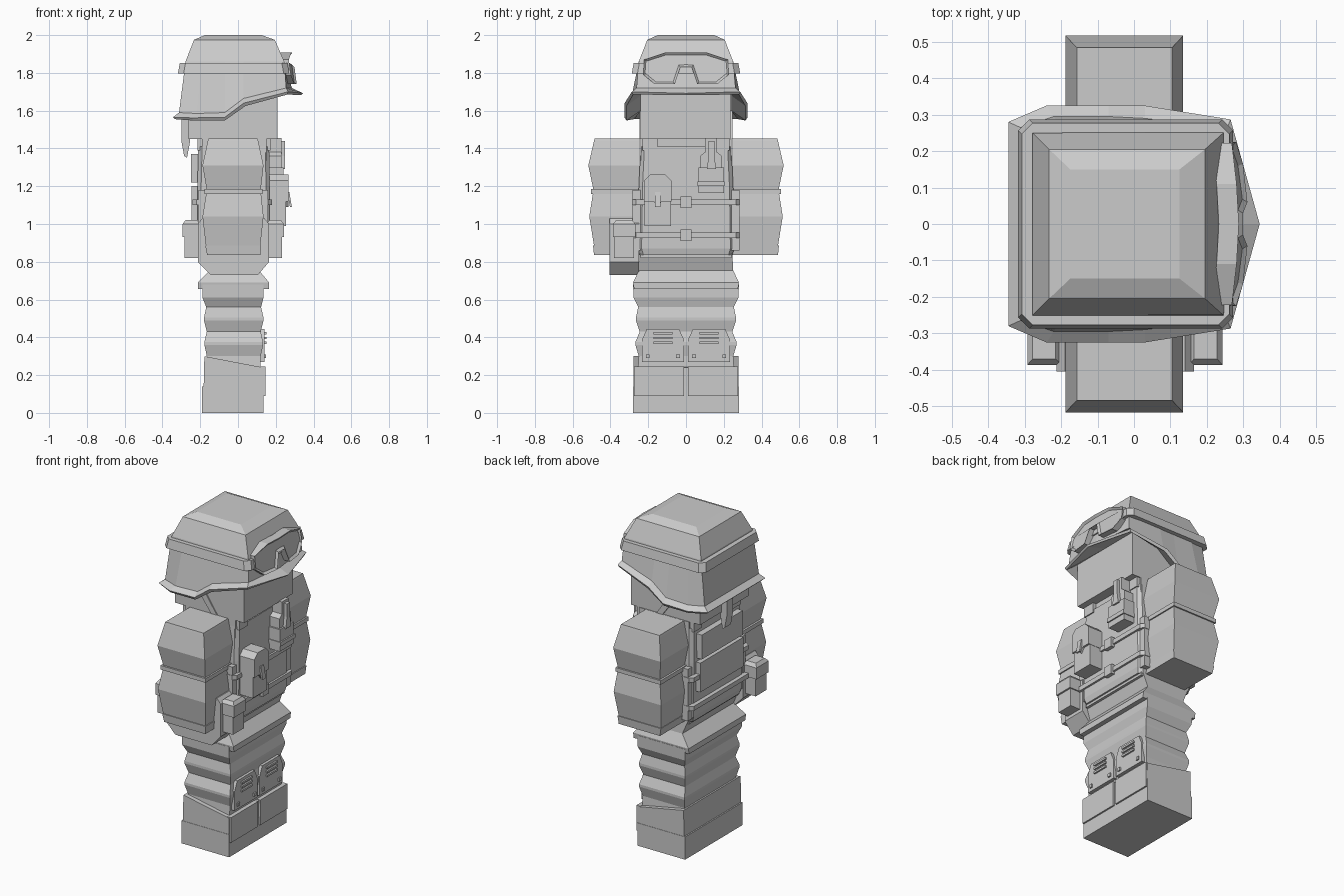
import bpy, bmesh, math

grey = bpy.data.materials.new("plain grey")
grey.diffuse_color = (0.6, 0.6, 0.6, 1)


def finish(name, bm):
    bmesh.ops.recalc_face_normals(bm, faces=bm.faces)
    me = bpy.data.meshes.new(name)
    bm.to_mesh(me)
    bm.free()
    me.materials.append(grey)
    ob = bpy.data.objects.new(name, me)
    bpy.context.collection.objects.link(ob)
    return ob


def loft(name, rings, caps=(True, True)):
    bm = bmesh.new()
    vs = [[bm.verts.new(p) for p in r] for r in rings]
    n = len(rings[0])
    for a, b in zip(vs, vs[1:]):
        for i in range(n):
            bm.faces.new((a[i], a[(i + 1) % n], b[(i + 1) % n], b[i]))
    if caps[0]:
        bm.faces.new(vs[0])
    if caps[1]:
        bm.faces.new(vs[-1])
    return finish(name, bm)


def rect(z, x0, x1, y0, y1, c=0):
    if not c:
        return [(x0, y0, z), (x1, y0, z), (x1, y1, z), (x0, y1, z)]
    return [(x0 + c, y0, z), (x1 - c, y0, z), (x1, y0 + c, z), (x1, y1 - c, z),
            (x1 - c, y1, z), (x0 + c, y1, z), (x0, y1 - c, z), (x0, y0 + c, z)]


def box(name, x0, x1, y0, y1, z0, z1):
    return loft(name, [rect(z0, x0, x1, y0, y1), rect(z1, x0, x1, y0, y1)])


def prism_y(name, pts, y0, y1):
    return loft(name, [[(x, y, z) for x, z in pts] for y in (y0, y1)])


def prism_x(name, pts, x0, x1):
    return loft(name, [[(x, y, z) for y, z in pts] for x in (x0, x1)])


def mirrored(half):
    # half loop runs from back to front centre, y >= 0
    return half + [(x, -y, z) for x, y, z in reversed(half) if y > 0]


# boots with a sloping top, toe caps and soles
prism_y("boots", [(-.185, 0), (.13, 0), (.135, .24), (-.178, .30)], -.278, .278)
box("boot_sole", -.19, .135, -.28, .28, 0, .14)
for i in range(2):
    s = 2 * i - 1
    box("toe_plate", .12, .145, min(s * .01, s * .275), max(s * .01, s * .275), .09, .245)

# trouser legs with stacked folds
loft("trouser_legs", [rect(z, x0, x1, -y, y) for z, x0, x1, y in [
    (.22, -.165, .12, .255), (.30, -.165, .12, .25), (.36, -.178, .133, .268), (.375, -.178, .133, .268),
    (.43, -.165, .12, .245), (.49, -.18, .135, .265), (.505, -.18, .135, .265),
    (.56, -.168, .122, .253), (.61, -.188, .135, .278), (.68, -.188, .135, .28)]])

# knee pads with vents and rivets
for s in (-1, 1):
    c = s * .122
    prism_x("knee_pad", [(c - .112, .27), (c + .112, .27), (c + .11, .39), (c + .085, .445),
                         (c - .085, .445), (c - .11, .39)], .10, .14)
    for z in (.365, .39, .415):
        box("knee_vent", .135, .15, c - .05, c + .05, z, z + .012)
    for y in (-.08, .08):
        box("knee_rivet", .135, .148, c + y - .01, c + y + .01, .29, .31)

# shirt hem and hips
loft("hips", [rect(z, x0, x1, -y, y) for z, x0, x1, y in [
    (.655, -.213, .165, .275), (.69, -.213, .165, .28), (.755, -.15, .11, .25), (.85, -.19, .145, .245)]])

# torso, vest and side panels
box("torso", -.19, .15, -.24, .24, .82, 1.45)
loft("vest", [rect(z, x0, x1, -y, y, .02) for z, x0, x1, y in [
    (.835, -.205, .16, .245), (.87, -.215, .168, .255), (1.2, -.215, .168, .25), (1.41, -.21, .165, .24)]])
for s in (-1, 1):
    box("vest_side_panel", -.21, .16, s * .262 - .02, s * .262 + .02, .86, 1.18)
    box("shoulder_strap", -.215, .172, s * .19 - .04, s * .19 + .04, 1.39, 1.455)

# horizontal vest straps with buckles
for z in (1.115, .94):
    loft("vest_strap", [rect(z + d, -.24, .18, -.285, .285, .02) for d in (-.014, .014)])
    box("strap_buckle", .16, .192, -.03, .03, z - .03, z + .03)

# back plates and drag handle
box("back_upper_plate", -.248, -.2, -.2, .2, 1.22, 1.37)
box("back_lower_plate", -.245, -.2, -.21, .21, 1.02, 1.2)
prism_y("back_handle", [(-.30, 1.56), (-.255, 1.56), (-.255, 1.43), (-.27, 1.35), (-.285, 1.36),
                        (-.30, 1.44)], -.03, .03)

# front pouch with chamfered top and tab
prism_x("chest_pouch", [(-.22, .99), (-.08, .99), (-.08, 1.23), (-.11, 1.26), (-.19, 1.26), (-.22, 1.23)],
        .16, .255)
prism_x("chest_pouch_flap", [(-.222, 1.12), (-.172, 1.12), (-.15, 1.09), (-.128, 1.12), (-.078, 1.12),
                             (-.078, 1.23), (-.11, 1.262), (-.19, 1.262), (-.222, 1.23)], .16, .267)
prism_y("chest_pouch_tab", [(.26, 1.17), (.272, 1.17), (.285, 1.09), (.275, 1.09)], -.165, -.135)

# radio in a holder
box("radio_holder", .16, .24, .065, .2, 1.165, 1.3)
box("radio_holder_band", .16, .248, .06, .205, 1.2, 1.225)
prism_x("radio", [(.075, 1.28), (.19, 1.28), (.19, 1.36), (.165, 1.38), (.165, 1.455), (.1, 1.455),
                  (.1, 1.38), (.075, 1.36)], .165, .23)
prism_x("radio_clip", [(.11, 1.29), (.16, 1.29), (.15, 1.36), (.15, 1.44), (.12, 1.44), (.12, 1.36)], .22, .25)

# large hip pouch and two small ones
prism_y("hip_pouch", [(-.213, 1.0), (-.19, 1.03), (.14, 1.03), (.165, 1.0), (.165, .80), (.105, .73),
                      (-.145, .73), (-.213, .80)], -.405, -.25)
for x0, x1, f0, f1 in ((.15, .232, .15, .243), (-.283, -.2, -.293, -.2)):
    box("small_pouch", x0, x1, -.38, -.275, .82, .98)
    loft("small_pouch_flap", [rect(.93, f0, f1, -.387, -.268), rect(1.0, f0, f1, -.387, -.268),
                              rect(1.02, f0 + .015, f1 - .015, -.37, -.285)])

# arms with bulging sleeves, elbow band and cuff
for s in (-1, 1):
    def arm_ring(z, x0, x1, y):
        return rect(z, x0, x1, s * .245, s * y)
    loft("arm", [arm_ring(*a) for a in [
        (.835, -.155, .11, .482), (.885, -.17, .118, .487), (1.04, -.188, .135, .512), (1.18, -.165, .12, .49),
        (1.31, -.188, .135, .517), (1.44, -.16, .107, .487), (1.452, -.157, .104, .484)]])
    loft("elbow_band", [arm_ring(z, -.178, .13, .502) for z in (1.16, 1.185)])
    loft("cuff", [arm_ring(.835, -.163, .118, .487), arm_ring(.885, -.173, .123, .492)])

# head and chin straps
box("head", -.262, .21, -.24, .236, 1.45, 1.85)
for s in (-1, 1):
    prism_y("chin_strap", [(-.12, 1.6), (-.07, 1.6), (.03, 1.45), (-.01, 1.45)], s * .235, s * .247)


# helmet with a flared, rising brim
def helmet_ring(z, x0, x1, y):
    return mirrored([(x0, y, z), (x0 * .7, y, z), (-.07, y, z), (.03, y, z), (x1, y, z), (x1, 0, z)])


loft("helmet", [
    mirrored([(-.262, .24, 1.60), (-.2, .24, 1.60), (-.07, .24, 1.60), (.03, .24, 1.68),
              (.21, .24, 1.72), (.21, 0, 1.72)]),
    mirrored([(-.335, .275, 1.555), (-.24, .315, 1.548), (-.07, .315, 1.548), (.04, .315, 1.625),
              (.26, .28, 1.685), (.335, 0, 1.683)]),
    mirrored([(-.345, .28, 1.565), (-.24, .325, 1.562), (-.07, .325, 1.565), (.03, .325, 1.64),
              (.265, .287, 1.70), (.345, 0, 1.692)]),
    mirrored([(-.312, .265, 1.59), (-.22, .295, 1.585), (-.07, .295, 1.59), (.03, .29, 1.665),
              (.255, .262, 1.72), (.285, 0, 1.72)]),
    helmet_ring(1.86, -.278, .245, .25),
    helmet_ring(1.975, -.233, .195, .205),
    helmet_ring(2.0, -.175, .125, .15)], caps=(False, True))

# goggle strap round the helmet
loft("goggle_strap", [rect(z, x0, x1, -y, y, .03) for z, x0, x1, y in [
    (1.797, -.318, .272, .287), (1.852, -.308, .262, .277)]])

# bowed goggles with a recessed lens
half = [(0, 1.83), (.03, 1.83), (.06, 1.74), (.165, 1.74), (.225, 1.79), (.222, 1.87), (.11, 1.908), (0, 1.908)]
outline = half + [(-y, z) for y, z in reversed(half) if y > 0]


def goggle_x(y, z):
    return .313 - (z - 1.74) * .15 - .5 * y * y


bm = bmesh.new()
front = [bm.verts.new((goggle_x(y, z), y, z)) for y, z in outline]
back = [bm.verts.new((goggle_x(y, z) - .055, y, z)) for y, z in outline]
n = len(outline)
for i in range(n):
    j = (i + 1) % n
    bm.faces.new((front[i], front[j], back[j], back[i]))
lens = bm.faces.new(front)
bm.faces.new(back)
bmesh.ops.recalc_face_normals(bm, faces=bm.faces)
bmesh.ops.inset_region(bm, faces=[lens], thickness=.014)
for v in lens.verts:
    v.co.x -= .012
finish("goggles", bm)
